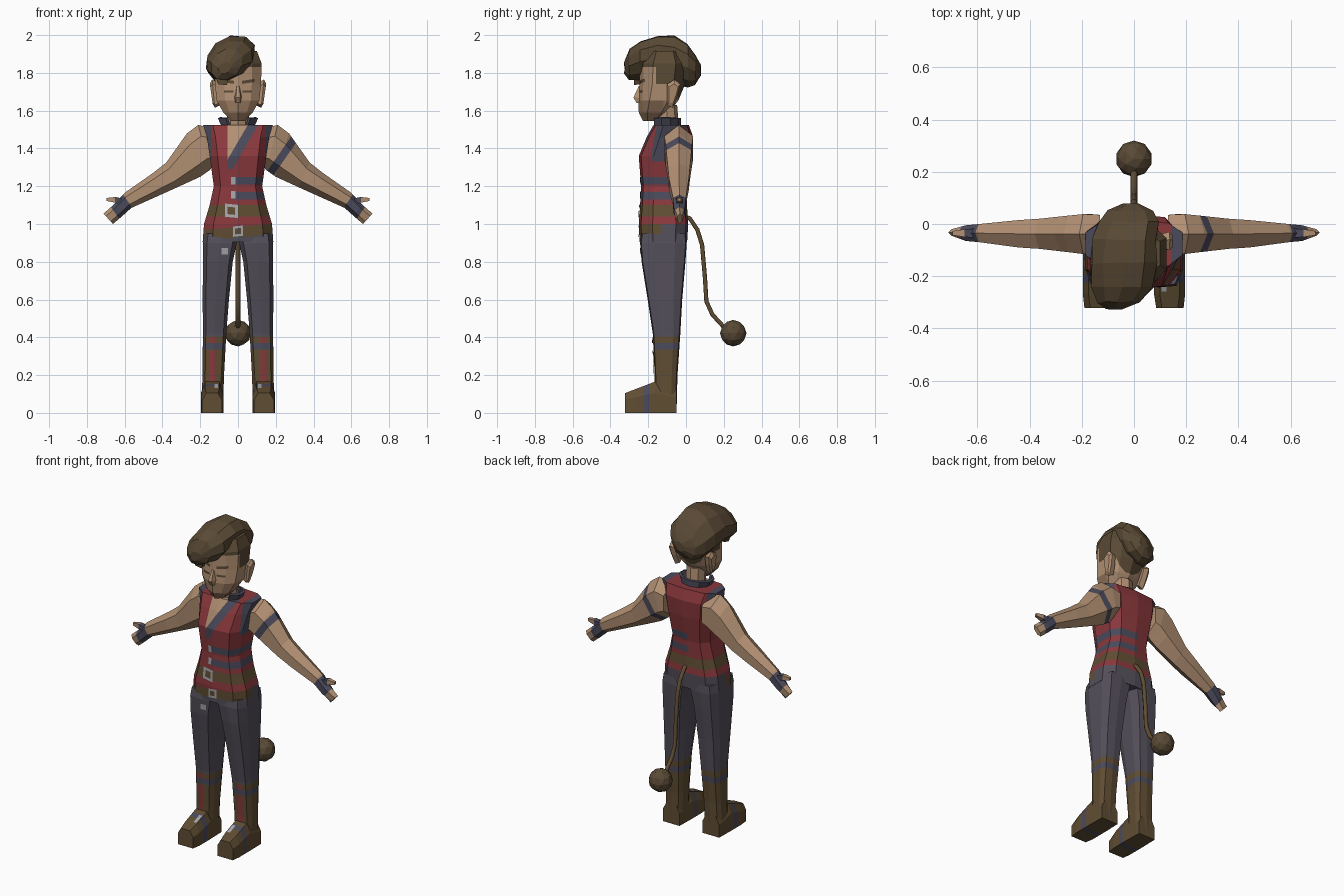
import bpy, bmesh, math, random
from mathutils import Vector
from mathutils.bvhtree import BVHTree

if "Cube" in bpy.data.objects:
    bpy.data.objects.remove(bpy.data.objects["Cube"])
random.seed(4)

MATS = {}
def material(name, *rgb):
    m = bpy.data.materials.new(name)
    m.diffuse_color = [((c / 255 + .055) / 1.055) ** 2.4 for c in rgb] + [1]
    m.use_nodes = True
    m.node_tree.nodes["Principled BSDF"].inputs["Base Color"].default_value = m.diffuse_color
    MATS[name] = m
for args in (("skin", 178, 144, 115), ("stubble", 156, 124, 97), ("hair", 90, 74, 53),
             ("leather", 96, 77, 51), ("red cloth", 138, 56, 60), ("trouser grey", 84, 79, 90),
             ("strap blue", 75, 74, 92), ("silver", 165, 167, 172)):
    material(*args)

def finish(name, bm, base, cuts=(), rule=None):
    """Cut the mesh along planes, colour its faces by a rule, make the object."""
    for co, no in cuts:
        bmesh.ops.bisect_plane(bm, geom=bm.verts[:] + bm.edges[:] + bm.faces[:],
                               plane_co=co, plane_no=no, dist=1e-5)
    me = bpy.data.meshes.new(name)
    used = [base]
    for f in bm.faces:
        m = (rule(f.calc_center_median()) if rule else None) or base
        if m not in used:
            used.append(m)
        f.material_index = used.index(m)
    for m in used:
        me.materials.append(MATS[m])
    bm.to_mesh(me)
    bm.free()
    ob = bpy.data.objects.new(name, me)
    bpy.context.collection.objects.link(ob)
    return ob

def loft(name, rings, base, cuts=(), rule=None, side=1):
    bm = bmesh.new()
    vs = [[bm.verts.new((p[0] * side, p[1], p[2])) for p in r] for r in rings]
    n = len(rings[0])
    for a, b in zip(vs, vs[1:]):
        for i in range(n):
            bm.faces.new((a[i], a[(i + 1) % n], b[(i + 1) % n], b[i]))
    bm.faces.new(vs[0])
    bm.faces.new(vs[-1])
    bmesh.ops.recalc_face_normals(bm, faces=bm.faces[:])
    return finish(name, bm, base, cuts, rule)

def body_ring(z, w, yf, yb, cx=0, c=.72, ridge=.012):
    """Ten-sided body section with a slight centre ridge front and back."""
    d = yb - yf
    half = [(c * w, yf + ridge), (w, yf + .28 * d), (w, yb - .25 * d), (c * w, yb - ridge)]
    pts = [(0, yf)] + half + [(0, yb)] + [(-x, y) for x, y in reversed(half)]
    return [(cx + x, y, z) for x, y in pts]

def zc(*zs): return [((0, 0, z), (0, 0, 1)) for z in zs]
def xc(*xs): return [((x, 0, 0), (1, 0, 0)) for x in xs]
def yc(*ys): return [((0, y, 0), (0, 1, 0)) for y in ys]
def line(x0, z0, x1, z1): return [((x0, 0, z0), Vector((z1 - z0, 0, x0 - x1)).normalized())]

def plate(name, target, x, z, w, h, mat, frame=False, tilt=0):
    """Thin plate laid on the front of a part; frame leaves the middle open."""
    me = target.data
    tree = BVHTree.FromPolygons([v.co for v in me.vertices], [p.vertices[:] for p in me.polygons])
    bm = bmesh.new()
    steps = (-.5, -.28, .28, .5)
    grid = []
    for v in steps:
        row = []
        for u in steps:
            px, pz = x + u * w, z + v * h + tilt * u * w
            hit = tree.ray_cast(Vector((px, -1, pz)), Vector((0, 1, 0)))[0]
            row.append(bm.verts.new((px, (hit.y if hit else -.2) - .005, pz)))
        grid.append(row)
    for j in range(3):
        for i in range(3):
            if not (frame and i == j == 1):
                bm.faces.new((grid[j][i], grid[j][i + 1], grid[j + 1][i + 1], grid[j + 1][i]))
    return finish(name, bm, mat)

# vest and hips
def torso_rule(c):
    x, y, z = c
    front = y < -.13
    t = x + .03 - (z - 1.29) * .583
    if front and z > 1.29 and x > -.055 and t < 0:
        return "skin" if t < -.055 else "strap blue"
    if abs(x) > .142 and z > 1.33:
        return "strap blue"
    if x > -.02 and (1.21 < z < 1.25 or 1.13 < z < 1.17):
        return "strap blue"
    if 1.04 < z < 1.10:
        return "leather"
    low = .93 + .09 * x
    if front and z < low + .055:
        return "leather" if z > low else "trouser grey"
    if not front and z < 1.0:
        return "trouser grey"
cuts = (zc(1.0, 1.04, 1.10, 1.13, 1.17, 1.21, 1.25, 1.29, 1.33) + xc(-.055, -.02, .142, -.142)
        + line(-.03, 1.29, .11, 1.53) + line(-.085, 1.29, .055, 1.53)
        + line(0, .93, 1, 1.02) + line(0, .985, 1, 1.075) + yc(-.13))
torso = loft("vest_and_hips", [body_ring(*r) for r in (
    (.905, .187, -.246, .006), (1.0, .18, -.25, .012), (1.1, .15, -.243, .005), (1.2, .128, -.238, .008),
    (1.36, .15, -.25, .032), (1.46, .165, -.208, .038), (1.525, .185, -.172, .015))],
    "red cloth", cuts, torso_rule)
plate("belt_buckle", torso, -.035, 1.07, .07, .07, "silver", True, -.1)
plate("low_belt_buckle", torso, 0, .962, .055, .055, "silver", True, .1)
for z in (1.155, 1.23):
    plate("vest_clasp", torso, -.025, z, .022, .04, "silver")

# neck and collar
loft("neck", [[(.058 * math.cos(a * math.tau / 8), cy + .058 * math.sin(a * math.tau / 8), z)
               for a in range(8)] for z, cy in ((1.45, -.09), (1.63, -.105))], "skin")
bm = bmesh.new()
strip = []
for i in range(9):
    a = math.radians(-55 + i * 290 / 8)
    strip.append([bm.verts.new((r * math.cos(a), -.105 + q * math.sin(a), z))
                  for r, q, z in ((.085, .08, 1.505), (.112, .078, 1.56))])
for a, b in zip(strip, strip[1:]):
    bm.faces.new((a[0], b[0], b[1], a[1]))
collar = finish("collar", bm, "strap blue")
collar.modifiers.new("thickness", "SOLIDIFY").thickness = .015

# head
def head_rule(c):
    x, y, z = c
    if z > 1.83 or (z > 1.74 and y > -.16) or (y > -.045 and z > 1.66):
        return "hair"
    if z < 1.655 and y < -.12:
        return "stubble"
head = loft("head", [body_ring(*r, c=.6, ridge=.02) for r in (
    (1.545, .035, -.228, -.14), (1.59, .078, -.25, -.09), (1.655, .113, -.252, -.04),
    (1.74, .122, -.246, -.005), (1.85, .125, -.245, .01), (1.915, .1, -.21, -.02))],
    "skin", zc(1.66, 1.655, 1.74, 1.83) + yc(-.16, -.12, -.045), head_rule)
loft("nose", [[(-w, y + .05, z), (w, y + .05, z), (w * .5, y, z), (-w * .5, y, z)]
              for z, y, w in ((1.64, -.262, .02), (1.67, -.278, .024), (1.73, -.25, .012))], "skin")
for s in (1, -1):
    plate("eye", head, s * .05, 1.702, .05, .012, "hair")
    plate("eyebrow", head, s * .055, 1.755, .065, .016, "hair", tilt=s * .15)
    ear = ((-.10, 1.63), (-.07, 1.615), (-.045, 1.68), (-.03, 1.74), (-.06, 1.765), (-.10, 1.74))
    loft("ear", [[(x + (z - 1.69) * .1, -.07 + (y + .07) * k, 1.69 + (z - 1.69) * k) for y, z in ear]
                 for x, k in ((.10, .8), (.13, 1), (.142, .7))], "skin", side=s)

# swept hair
rings = []
for y, cx, cz, rx, rz in ((-.325, -.07, 1.825, .035, .03), (-.30, -.062, 1.845, .085, .082),
                          (-.24, -.045, 1.865, .122, .102), (-.15, -.04, 1.885, .132, .11),
                          (-.06, -.036, 1.868, .13, .13), (.01, -.02, 1.838, .118, .115),
                          (.05, -.015, 1.815, .088, .08), (.076, -.01, 1.815, .03, .03)):
    ring = []
    for i in range(10):
        a = math.pi / 2 + i * math.tau / 10
        x = rx * math.cos(a)
        j = random.uniform(-.005, .005)
        ring.append((cx + x + j, y + random.uniform(-.004, .004), cz + rz * math.sin(a) + .22 * x))
    rings.append(ring)
loft("swept_hair", rings, "hair")
loft("hair_lock", [[(-.14, -.27, 1.83), (-.03, -.28, 1.83), (-.05, -.22, 1.83), (-.13, -.21, 1.83)],
                   [(-.105, -.272, 1.74), (-.06, -.275, 1.735), (-.06, -.245, 1.74), (-.1, -.24, 1.745)]], "hair")

# arms: top point, bottom point, back and front of each section
ARM = (((.13, 1.5), (.13, 1.31), .035, -.11), ((.21, 1.525), (.15, 1.285), .038, -.115),
       ((.27, 1.48), (.2, 1.25), .032, -.108), ((.38, 1.325), (.32, 1.195), .02, -.095),
       ((.45, 1.27), (.42, 1.15), .015, -.09), ((.60, 1.165), (.565, 1.085), 0, -.07),
       ((.655, 1.105), (.615, 1.04), -.005, -.065), ((.712, 1.055), (.662, 1.0), -.02, -.045))
def arm_ring(top, bot, yb, yf):
    out = []
    for i in range(6):
        a = i * math.tau / 6
        k = (1 + math.cos(a)) / 2
        out.append((bot[0] + (top[0] - bot[0]) * k, (yb + yf) / 2 + (yb - yf) / 2 * math.sin(a) / .866,
                    bot[1] + (top[1] - bot[1]) * k))
    return out
def arm_rule(c):
    d = .82 * abs(c.x) - .57 * c.z
    if -.16 < d < -.07 or (c.x > 0 and -.603 < d < -.563):
        return "strap blue"
for s in (1, -1):
    cuts = [(Vector((s * .82, 0, -.57)) * (d / .9973), (s * .82, 0, -.57)) for d in (-.603, -.563, -.16, -.07)]
    loft("arm", [arm_ring(*r) for r in ARM], "skin", cuts, arm_rule, s)
    loft("thumb", [[(x, y - .035, z + dz) for y, dz in ((-h, -h), (h, -h), (h, h), (-h, h))]
                   for x, z, h in ((.6, 1.115, .018), (.65, 1.128, .015), (.695, 1.13, .008))],
         "skin", xc(s * .65), lambda c: "strap blue" if abs(c.x) < .65 else None, s)

# legs and boots
LEG = ((.95, .004, .18, -.236, 0), (.9, .006, .186, -.243, .004), (.8, .028, .186, -.235, -.003),
       (.6, .048, .187, -.203, -.02), (.42, .062, .186, -.176, -.03), (.2, .074, .188, -.166, -.045),
       (.008, .08, .194, -.166, -.05))
def leg_rule(c):
    if c.z < .405:
        return "strap blue" if .335 < c.z < .37 else "leather"
def foot_rule(c):
    if -.225 < c.y < -.195:
        return "strap blue"
for s in (1, -1):
    leg = loft("leg", [body_ring(z, (b - a) / 2, f, k, (a + b) / 2, .75, .006) for z, a, b, f, k in LEG],
               "trouser grey", zc(.405, .37, .335), leg_rule, s)
    for z, h in ((.25, .16), (.385, .03)):
        plate("boot_red_panel", leg, s * .135, z, .032, h, "red cloth")
    foot = loft("boot_foot", [[(a, y, 0), (b, y, 0), (b, y, .65 * h), (b - .022, y, h), (a + .022, y, h), (a, y, .65 * h)]
                              for y, a, b, h in ((-.05, .08, .194, .12), (-.165, .077, .196, .165),
                                                 (-.27, .077, .196, .125), (-.322, .085, .19, .105))],
                "leather", yc(-.225, -.195), foot_rule, s)
    plate("boot_clasp", foot, s * .115, .142, .02, .022, "silver")
    if s < 0:
        plate("trouser_patch", leg, -.07, .855, .036, .034, "silver")

# tail with ball tip
cu = bpy.data.curves.new("tail", "CURVE")
cu.dimensions = "3D"
cu.bevel_depth, cu.bevel_resolution, cu.use_fill_caps = .013, 1, True
path = ((-.02, 1.045), (.02, 1.03), (.06, .97), (.085, .89), (.1, .72), (.108, .59), (.14, .52), (.2, .455), (.24, .43))
sp = cu.splines.new("POLY")
sp.points.add(len(path) - 1)
for p, (y, z) in zip(sp.points, path):
    p.co = (0, y, z, 1)
cu.materials.append(MATS["leather"])
tail = bpy.data.objects.new("tail", cu)
bpy.context.collection.objects.link(tail)
bm = bmesh.new()
bmesh.ops.create_icosphere(bm, subdivisions=2, radius=.07)
bmesh.ops.translate(bm, verts=bm.verts[:], vec=(0, .25, .422))
finish("tail_ball", bm, "hair")
